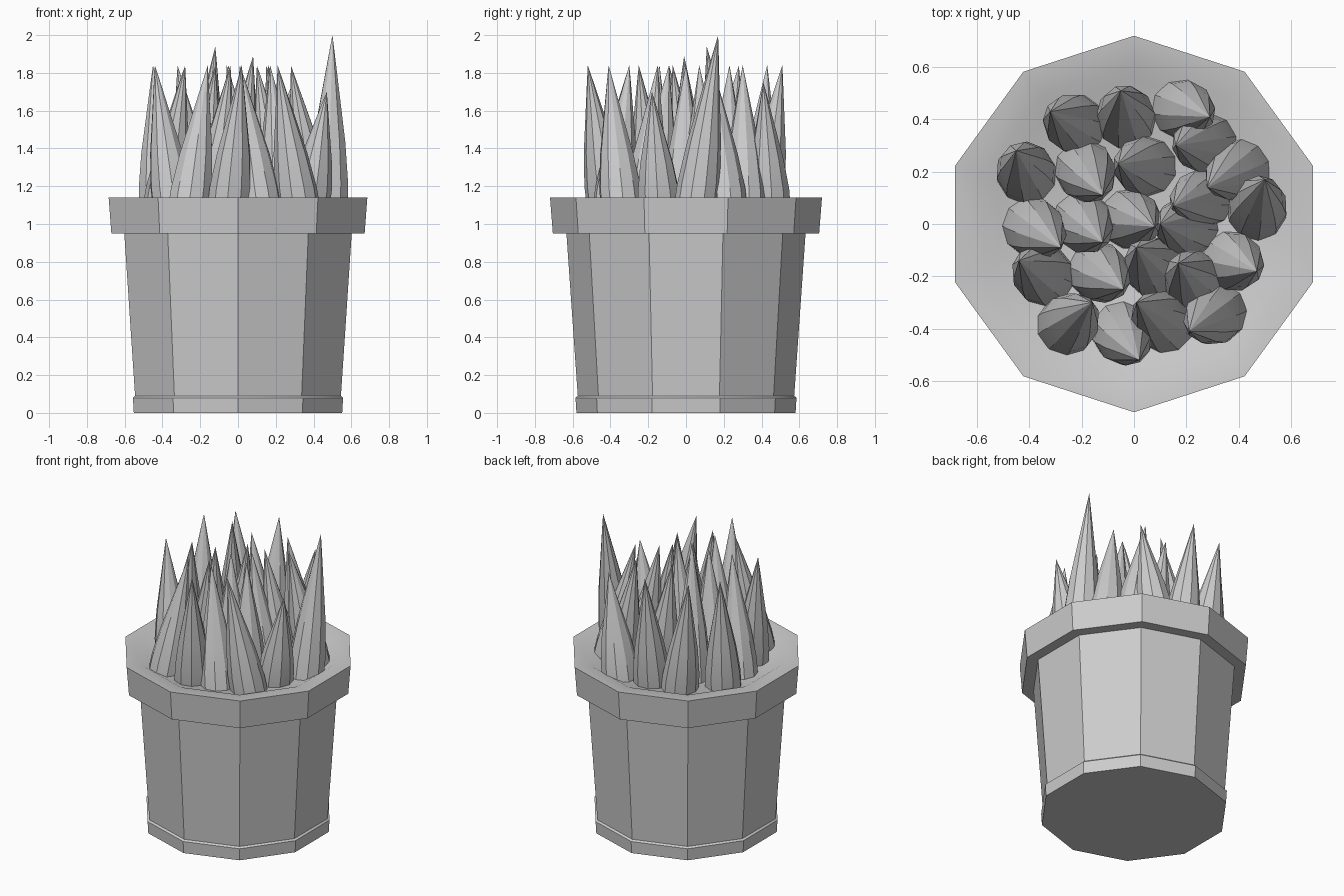
import bpy
import bmesh
from math import sin, cos, pi, radians

cube = bpy.data.objects.get("Cube")
if cube:
    bpy.data.objects.remove(cube, do_unlink=True)

# Single flat grey for the whole model
grey = bpy.data.materials.new("light_grey")
grey.use_nodes = True
colour = (0.6, 0.6, 0.6, 1)
grey.diffuse_color = colour
grey.node_tree.nodes["Principled BSDF"].inputs["Base Color"].default_value = colour


def loft(name, sections, sides, turn=0.0):
    """Skin rings given as (x, y, z, radius); a zero radius closes to a point."""
    bm = bmesh.new()
    rings = []
    for x, y, z, radius in sections:
        if radius == 0:
            rings.append([bm.verts.new((x, y, z))])
            continue
        angles = [turn + 2 * pi * i / sides for i in range(sides)]
        rings.append([bm.verts.new((x + radius * cos(a), y + radius * sin(a), z))
                      for a in angles])
    for low, high in zip(rings, rings[1:]):
        for i in range(sides):
            j = (i + 1) % sides
            if len(high) == 1:
                bm.faces.new((low[i], low[j], high[0]))
            else:
                bm.faces.new((low[i], low[j], high[j], high[i]))
    bm.faces.new(list(reversed(rings[0])))
    bmesh.ops.recalc_face_normals(bm, faces=bm.faces)
    mesh = bpy.data.meshes.new(name)
    bm.to_mesh(mesh)
    bm.free()
    mesh.materials.append(grey)
    obj = bpy.data.objects.new(name, mesh)
    bpy.context.collection.objects.link(obj)

    bpy.ops.object.select_all(action="DESELECT")
    obj.select_set(True)
    bpy.context.view_layer.objects.active = obj
    bpy.ops.object.shade_smooth_by_angle(angle=radians(30))
    return obj


# Ten-sided pot: foot band, tapered wall, overhanging rim, shallow soil dish
pot_profile = [
    (0.58, 0), (0.585, 0.08), (0.573, 0.09),
    (0.633, 0.95), (0.705, 0.95), (0.72, 1.14),
    (0.61, 1.13), (0.55, 1.1), (0, 1.1),
]
loft("flower_pot", [(0, 0, z, r) for r, z in pot_profile], 10, pi / 2)

# Leaves: base x, base y, tip x, tip y, in hundredths of a unit
leaves = [
    (-22, 38, -32, 43), (-3, 40, -5, 51), (18, 44, 29, 41), (28, 31, 16, 30),
    (41, 21, 28, 14), (47, 5, 50, 17), (27, 10, 15, 7), (21, -1, 10, 0),
    (37, -14, 47, -18), (23, -22, 17, -15), (32, -34, 21, -41), (12, -38, 1, -30),
    (-5, -41, 2, -52), (-26, -39, -16, -30), (-34, -20, -44, -14),
    (-14, -18, -4, -25), (8, -17, 1, -9), (-39, -1, -28, -9), (-20, 1, -12, -7),
    (-2, 2, 8, -1), (-19, 21, -12, 11), (-41, 19, -45, 28), (5, 22, -6, 23),
]
# Leaves that differ from the common height, by position in the list
special_tops = {2: 1.75, 5: 2.0, 8: 1.7, 19: 1.89, 20: 1.94}

# Fraction of height and fraction of full width up each leaf
leaf_profile = [(0, 1), (0.14, 0.98), (0.38, 0.78), (0.7, 0.38), (0.9, 0.13), (1, 0)]
leaf_foot, leaf_radius, common_top = 1.09, 0.115, 1.84

for index, leaf in enumerate(leaves):
    bx, by, tx, ty = (value / 100 for value in leaf)
    top = special_tops.get(index, common_top)
    sections = [(bx + (tx - bx) * t, by + (ty - by) * t,
                 leaf_foot + (top - leaf_foot) * t, leaf_radius * w)
                for t, w in leaf_profile]
    loft(f"leaf_{index + 1}", sections, 10, index * 0.7)
